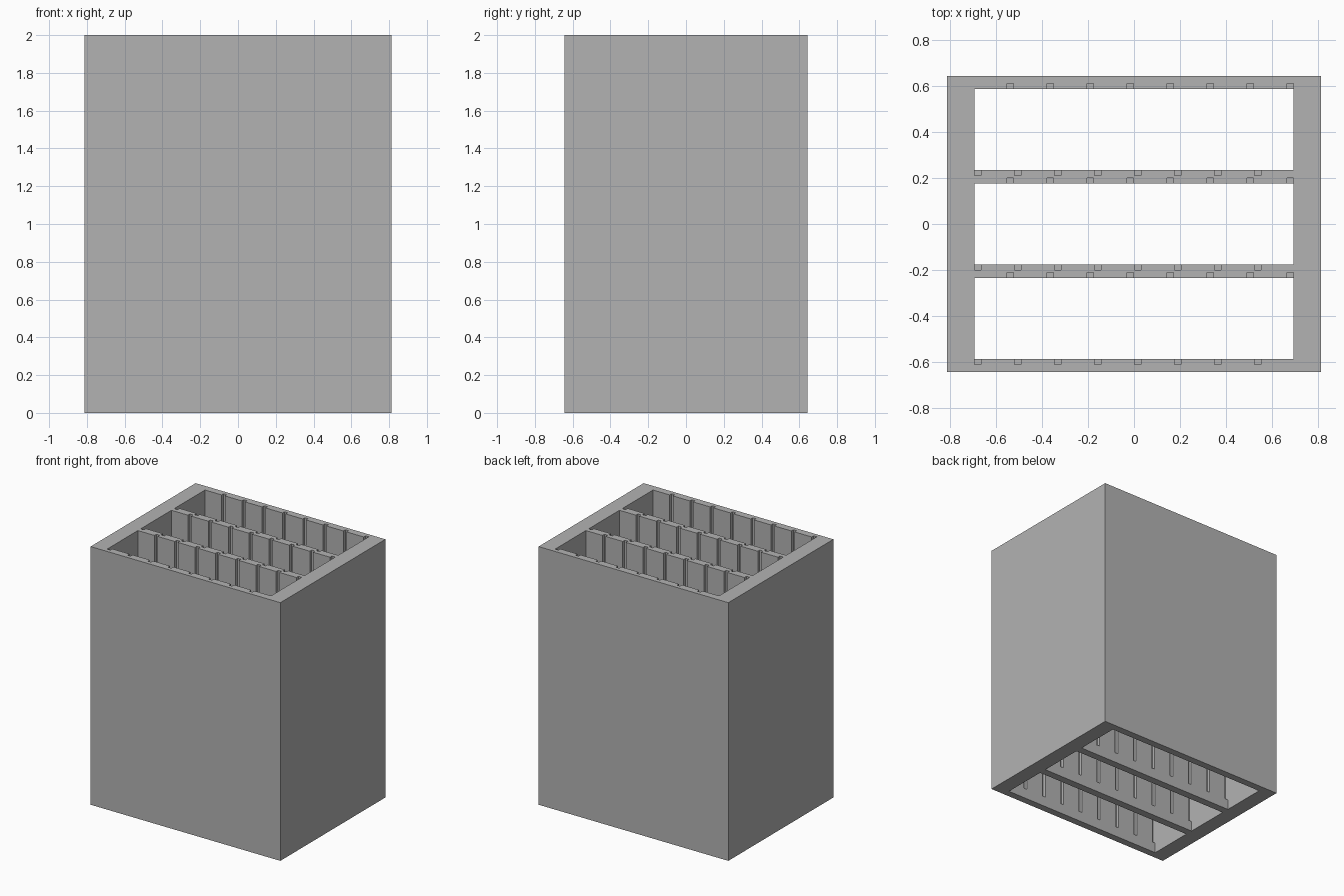
import bpy
import bmesh
from mathutils import Matrix, Vector

cube = bpy.data.objects.get("Cube")
if cube:
    bpy.data.objects.remove(cube, do_unlink=True)

HALF_X, HALF_Y, HEIGHT = 0.813, 0.643, 2.0
SLOT_X, SLOT_Y, SLOT_PITCH = 0.694, 0.176, 0.411
GROOVE_W, GROOVE_D, GROOVE_PITCH, GROOVE_FLOOR = 0.028, 0.024, 0.174, 0.08
GROOVES = 8
OVER = 0.1  # how far cutters reach past the surfaces


def add_box(bm, low, high):
    low, high = Vector(low), Vector(high)
    matrix = Matrix.Translation((low + high) / 2) @ Matrix.Diagonal((*(high - low), 1))
    bmesh.ops.create_cube(bm, size=1, matrix=matrix)


def make_object(name, boxes):
    bm = bmesh.new()
    for low, high in boxes:
        add_box(bm, low, high)
    mesh = bpy.data.meshes.new(name)
    bm.to_mesh(mesh)
    bm.free()
    obj = bpy.data.objects.new(name, mesh)
    bpy.context.collection.objects.link(obj)
    return obj


def cut(target, cutter):
    cutter.hide_render = True
    mod = target.modifiers.new(cutter.name, "BOOLEAN")
    mod.operation = "DIFFERENCE"
    mod.solver = "EXACT"
    mod.object = cutter
    bpy.context.view_layer.objects.active = target
    bpy.ops.object.modifier_apply(modifier=mod.name)
    bpy.data.objects.remove(cutter, do_unlink=True)


# Solid outer block
rack = make_object("slotted_rack", [((-HALF_X, -HALF_Y, 0), (HALF_X, HALF_Y, HEIGHT))])

# Three long slots that go right through, and guide grooves in their long walls
slots, grooves = [], []
for row in (-1, 0, 1):
    y = row * SLOT_PITCH
    slots.append(((-SLOT_X, y - SLOT_Y, -OVER), (SLOT_X, y + SLOT_Y, HEIGHT + OVER)))
    for i in range(GROOVES):
        # front wall grooves start at the right end, back wall ones at the left end
        for side in (-1, 1):
            outer = side * (SLOT_X - i * GROOVE_PITCH)
            xs = sorted((outer, outer - side * GROOVE_W))
            ys = sorted((y + side * (SLOT_Y + GROOVE_D), y + side * (SLOT_Y - OVER)))
            grooves.append(((xs[0], ys[0], GROOVE_FLOOR), (xs[1], ys[1], HEIGHT + OVER)))

cut(rack, make_object("slot_cutter", slots))
cut(rack, make_object("groove_cutter", grooves))

# Plain grey finish
grey = bpy.data.materials.new("plain_grey")
grey.use_nodes = True
colour = (0.45, 0.45, 0.45, 1)
grey.diffuse_color = colour
grey.node_tree.nodes["Principled BSDF"].inputs["Base Color"].default_value = colour
rack.data.materials.clear()
rack.data.materials.append(grey)
